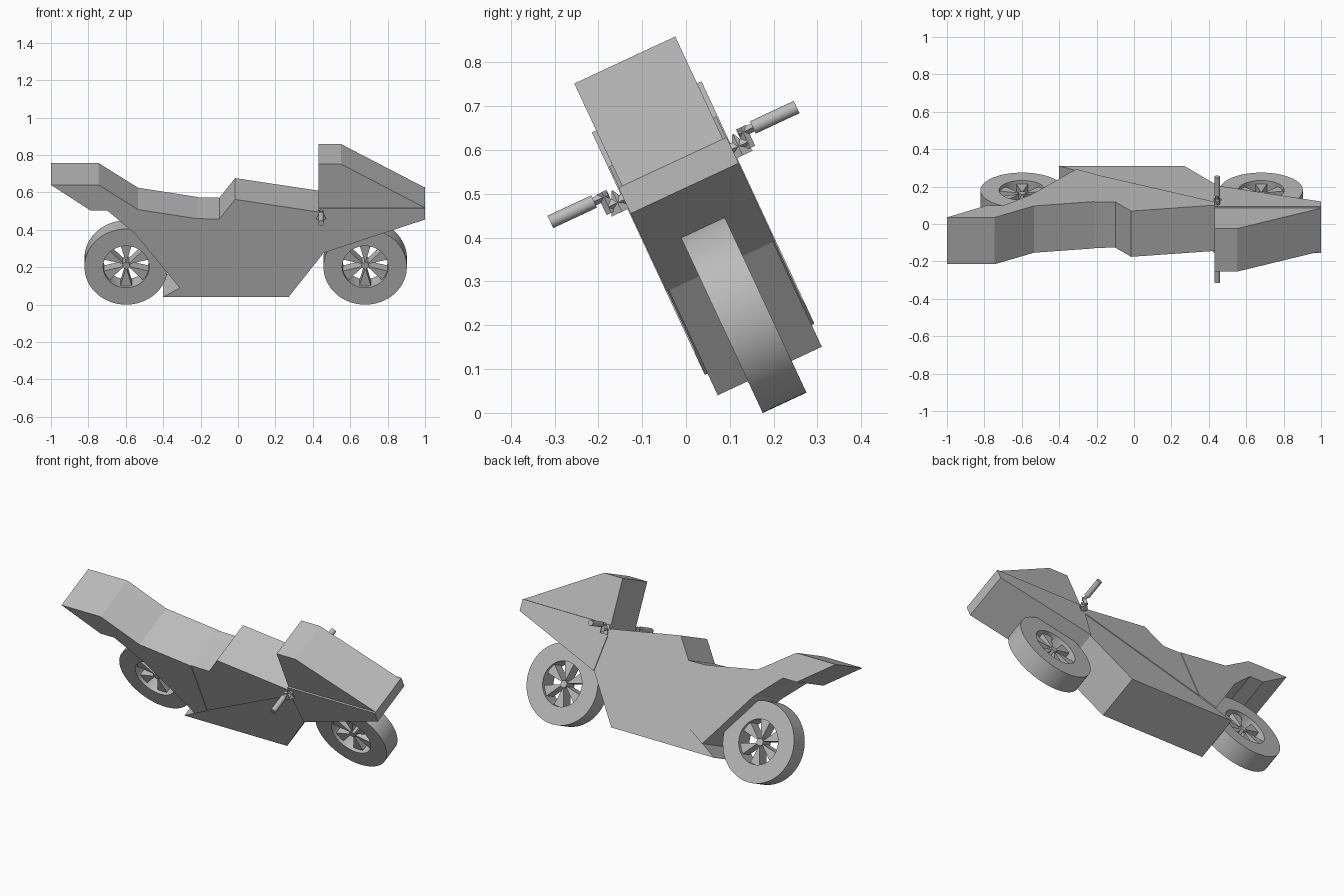
import bpy, bmesh, math
from mathutils import Matrix, Vector

cube = bpy.data.objects.get("Cube")
if cube:
    bpy.data.objects.remove(cube, do_unlink=True)

# Single flat grey
grey = bpy.data.materials.new("plain_grey")
grey.use_nodes = True
COLOUR = (0.5, 0.5, 0.5, 1)
grey.diffuse_color = COLOUR
grey.node_tree.nodes["Principled BSDF"].inputs["Base Color"].default_value = COLOUR

# The whole bike leans about its length
LEAN = Matrix.Translation((0, 0.225, 0.023)) @ Matrix.Rotation(math.radians(25), 4, 'X')


def finish(name, bm, smooth=False):
    bmesh.ops.recalc_face_normals(bm, faces=bm.faces[:])
    mesh = bpy.data.meshes.new(name)
    bm.to_mesh(mesh)
    bm.free()
    mesh.materials.append(grey)
    obj = bpy.data.objects.new(name, mesh)
    bpy.context.collection.objects.link(obj)
    obj.matrix_world = LEAN
    if smooth:
        bpy.ops.object.select_all(action='DESELECT')
        obj.select_set(True)
        bpy.context.view_layer.objects.active = obj
        bpy.ops.object.shade_smooth_by_angle(angle=math.radians(35))
    return obj


def add_slab(bm, profile, half):
    """Side profile (x, height) extruded across the bike."""
    face = bm.faces.new([bm.verts.new((x, -half, h)) for x, h in profile])
    new = bmesh.ops.extrude_face_region(bm, geom=[face])["geom"]
    verts = [v for v in new if isinstance(v, bmesh.types.BMVert)]
    bmesh.ops.translate(bm, verts=verts, vec=(0, 2 * half, 0))


def slab(name, profile, half):
    bm = bmesh.new()
    add_slab(bm, profile, half)
    finish(name, bm)


def rod(bm, a, b, r1, r2, segments):
    a, b = Vector(a), Vector(b)
    turn = (b - a).to_track_quat('Z', 'Y').to_matrix().to_4x4()
    bmesh.ops.create_cone(bm, cap_ends=True, segments=segments, radius1=r1, radius2=r2,
                          depth=(b - a).length,
                          matrix=Matrix.Translation((a + b) / 2) @ turn)


# Bodywork panels
slab("lower_body", [(-.4, .08), (.27, .08), (.46, .344), (.43, .56),
                    (-.215, .25), (-.31, .135)], .131)
slab("tail_and_seat", [(-1, .745), (-.745, .745), (-.535, .6), (-.215, .545), (-.215, .19),
                       (-.31, .135), (-.55, .457), (-.7, .595), (-.79, .595)], .138)
slab("tank", [(-.215, .19), (.43, .54), (.43, .584), (-.015, .658),
              (-.1, .542), (-.215, .545)], .135)
slab("nose", [(.43, .605), (1, .605), (1, .54), (.46, .344), (.43, .54)], .136)
slab("windscreen", [(.43, .6), (.43, .863), (.55, .863), (1, .605)], .127)


# Wheels with six wedge spokes
def wheel(name, cx):
    r, rim, half, hub_h = .223, .123, .055, .223
    bm = bmesh.new()
    ring = [bm.verts.new((cx + d, y, hub_h)) for d, y in
            ((rim, -half), (r, -half), (r, half), (rim, half))]
    edges = [bm.edges.new((ring[i], ring[(i + 1) % 4])) for i in range(4)]
    bmesh.ops.spin(bm, geom=ring + edges, cent=(cx, 0, hub_h), axis=(0, 1, 0),
                   angle=math.tau, steps=64, use_merge=True)
    bmesh.ops.remove_doubles(bm, verts=bm.verts[:], dist=1e-5)
    finish(name + "_tyre", bm, True)

    bm = bmesh.new()
    for i in range(6):
        mid = math.tau * (i + .5) / 6
        points = [(cx + d * math.cos(mid + t), hub_h + d * math.sin(mid + t))
                  for d, t in ((.012, 0), (rim + .004, -.25), (rim + .004, .25))]
        add_slab(bm, points, .035)
    rod(bm, (cx, -.04, hub_h), (cx, .04, hub_h), .02, .02, 16)
    finish(name + "_spokes", bm)


wheel("front_wheel", .68)
wheel("rear_wheel", -.598)

# Handlebars on both sides
for side, label in ((-1, "near"), (1, "far")):
    bm = bmesh.new()
    rod(bm, (.445, side * .2, .6), (.445, side * .31, .6), .0155, .0155, 24)
    finish(label + "_grip", bm, True)

    bm = bmesh.new()
    rod(bm, (.445, side * .12, .575), (.445, side * .175, .575), .014, .014, 4)
    rod(bm, (.445, side * .175, .56), (.445, side * .175, .612), .012, .012, 4)
    rod(bm, (.445, side * .165, .6), (.445, side * .205, .6), .01, .01, 4)
    rod(bm, (.445, side * .152, .552), (.445, side * .152, .605), .026, .002, 4)
    finish(label + "_bar_mount", bm)
